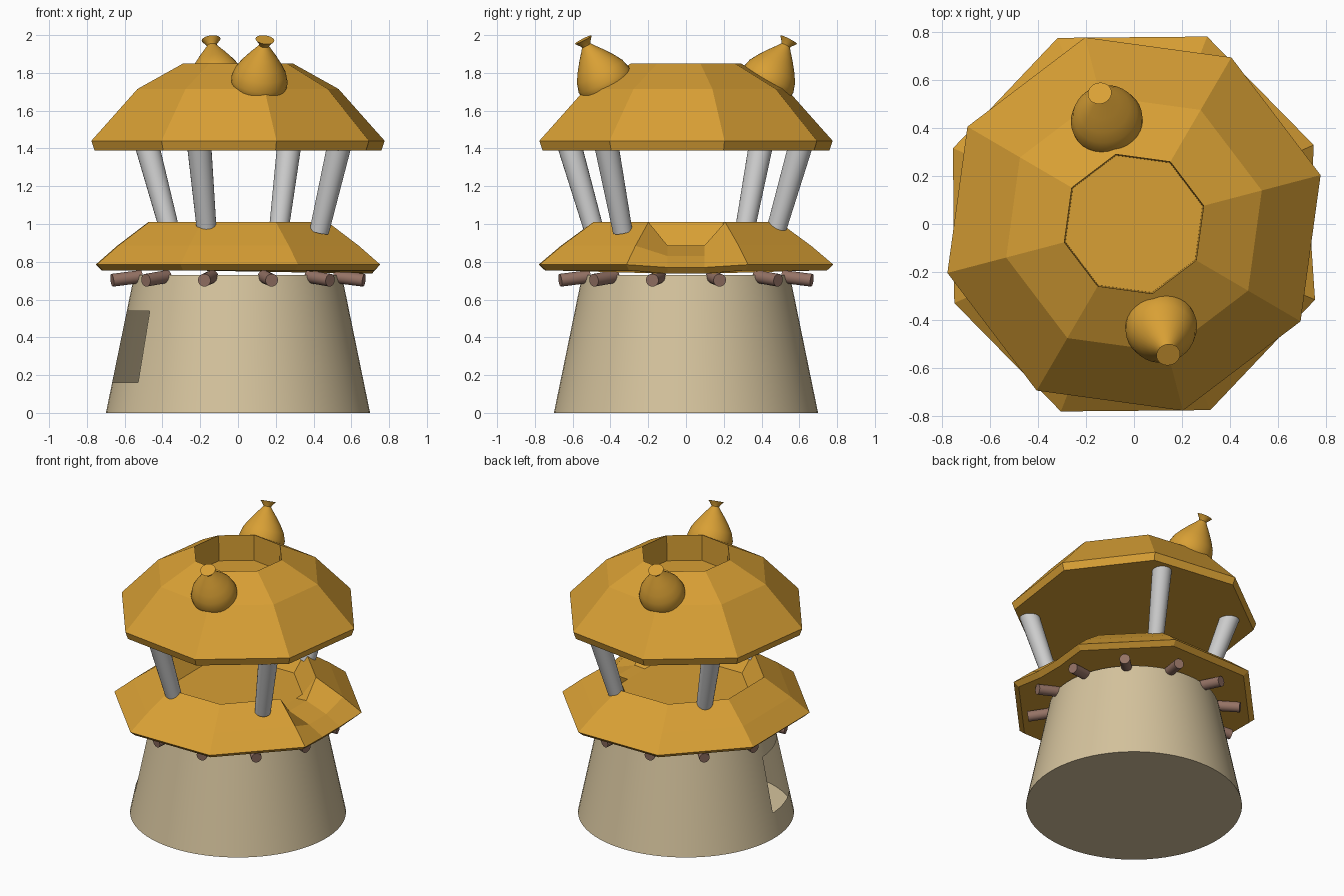
import bpy, bmesh
from math import radians, sin, cos
from mathutils import Vector

if "Cube" in bpy.data.objects:
    bpy.data.objects.remove(bpy.data.objects["Cube"])


def material(name, rgb):
    m = bpy.data.materials.new(name)
    m.diffuse_color = (*rgb, 1)
    m.use_nodes = True
    m.node_tree.nodes["Principled BSDF"].inputs["Base Color"].default_value = m.diffuse_color
    return m


ORANGE = material("ochre", (0.69, 0.35, 0.035))
CREAM = material("cream", (0.67, 0.55, 0.34))
BROWN = material("brown", (0.30, 0.17, 0.13))


def finish(name, bm, mat=None, smooth=False):
    bmesh.ops.recalc_face_normals(bm, faces=bm.faces)
    me = bpy.data.meshes.new(name)
    bm.to_mesh(me)
    bm.free()
    ob = bpy.data.objects.new(name, me)
    bpy.context.collection.objects.link(ob)
    if mat:
        me.materials.append(mat)
    if smooth:
        bpy.ops.object.select_all(action='DESELECT')
        ob.select_set(True)
        bpy.context.view_layer.objects.active = ob
        bpy.ops.object.shade_smooth_by_angle(angle=radians(40))
    return ob


def ring_mesh(columns, skip=lambda i, j: False):
    """Join columns of points around z into a closed shell, capped at both ends."""
    bm = bmesh.new()
    cols = [[bm.verts.new(p) for p in c] for c in columns]
    n = len(cols)
    for i in range(n):
        a, b = cols[i], cols[(i + 1) % n]
        for j in range(len(a) - 1):
            if not skip(i, j):
                bm.faces.new((a[j], b[j], b[j + 1], a[j + 1]))
    bm.faces.new([c[0] for c in cols][::-1])
    bm.faces.new([c[-1] for c in cols])
    return bm


def column(profile, angle):
    return [(r * cos(angle), r * sin(angle), z) for r, z in profile]


def lathe(profile, n, offset=0.0, skip=lambda i, j: False):
    return ring_mesh([column(profile, radians(offset + 360 * i / n)) for i in range(n)], skip)


def rod(name, a, b, r1, r2, mat=None):
    a, b = Vector(a), Vector(b)
    bm = lathe([(r1, 0), (r2, (b - a).length)], 24)
    ob = finish(name, bm, mat, True)
    ob.location = a
    ob.rotation_euler = (b - a).to_track_quat('Z', 'Y').to_euler()
    return ob


# Tapered hut wall with a doorway opening on the left
wall = [(0.70, 0), (0.667, 0.16), (0.589, 0.54), (0.55, 0.73)]
bm = lathe(wall, 72, 182.5, lambda i, j: i < 7 and j == 1)
finish("hut_wall", bm, CREAM, True)

# Beam ends poking out under the balcony
for k in range(12):
    a = radians(15 + 30 * k)
    rod(f"beam_end_{k}", (0.53 * cos(a), 0.53 * sin(a), 0.722),
        (0.69 * cos(a), 0.69 * sin(a), 0.702), 0.034, 0.034, BROWN)

# Octagonal balcony with sunken floor and a lowered entrance on the right side
rim = [(0.79, 0.755), (0.825, 0.785), (0.70, 0.885), (0.52, 1.01), (0.43, 0.88)]
entry = [(0.72, 0.737), (0.75, 0.77), (0.64, 0.83), (0.48, 0.885), (0.40, 0.88)]
cols = [column(rim, radians(23 + 45 * k)) for k in range(8)]
cols += [[(x, y, z) for x, z in entry] for y in (-0.095, 0.095)]
balcony = finish("balcony", ring_mesh(cols), ORANGE)
balcony.scale = (0.985, 1.02, 1)

# Four leaning pillars
for k, (x, y, u, v) in enumerate([(-0.36, 0.31, -0.48, 0.395), (-0.165, -0.485, -0.205, -0.615),
                                  (0.215, 0.475, 0.27, 0.605), (0.43, -0.335, 0.535, -0.42)]):
    rod(f"pillar_{k}", (x, y, 0.96), (u, v, 1.41), 0.052, 0.064)

# Octagonal roof with a recessed crown
roof = [(0.785, 1.39), (0.803, 1.44), (0.55, 1.715), (0.30, 1.85), (0.295, 1.67)]
finish("roof", lathe(roof, 8, 14.7), ORANGE)

# Two tied, bulb-shaped horns leaning outward on opposite ridges
horn = [(0.06, -0.09), (0.12, -0.07), (0.147, -0.03), (0.15, 0.01), (0.135, 0.06), (0.108, 0.105),
        (0.072, 0.155), (0.04, 0.195), (0.025, 0.215), (0.03, 0.225), (0.05, 0.25)]
for k, az in enumerate((-75.3, 104.7)):
    ob = finish(f"horn_{k}", lathe(horn, 32), ORANGE, True)
    a = radians(az)
    ob.location = (0.445 * cos(a), 0.445 * sin(a), 1.755)
    ob.rotation_euler = (0, radians(28), a)
